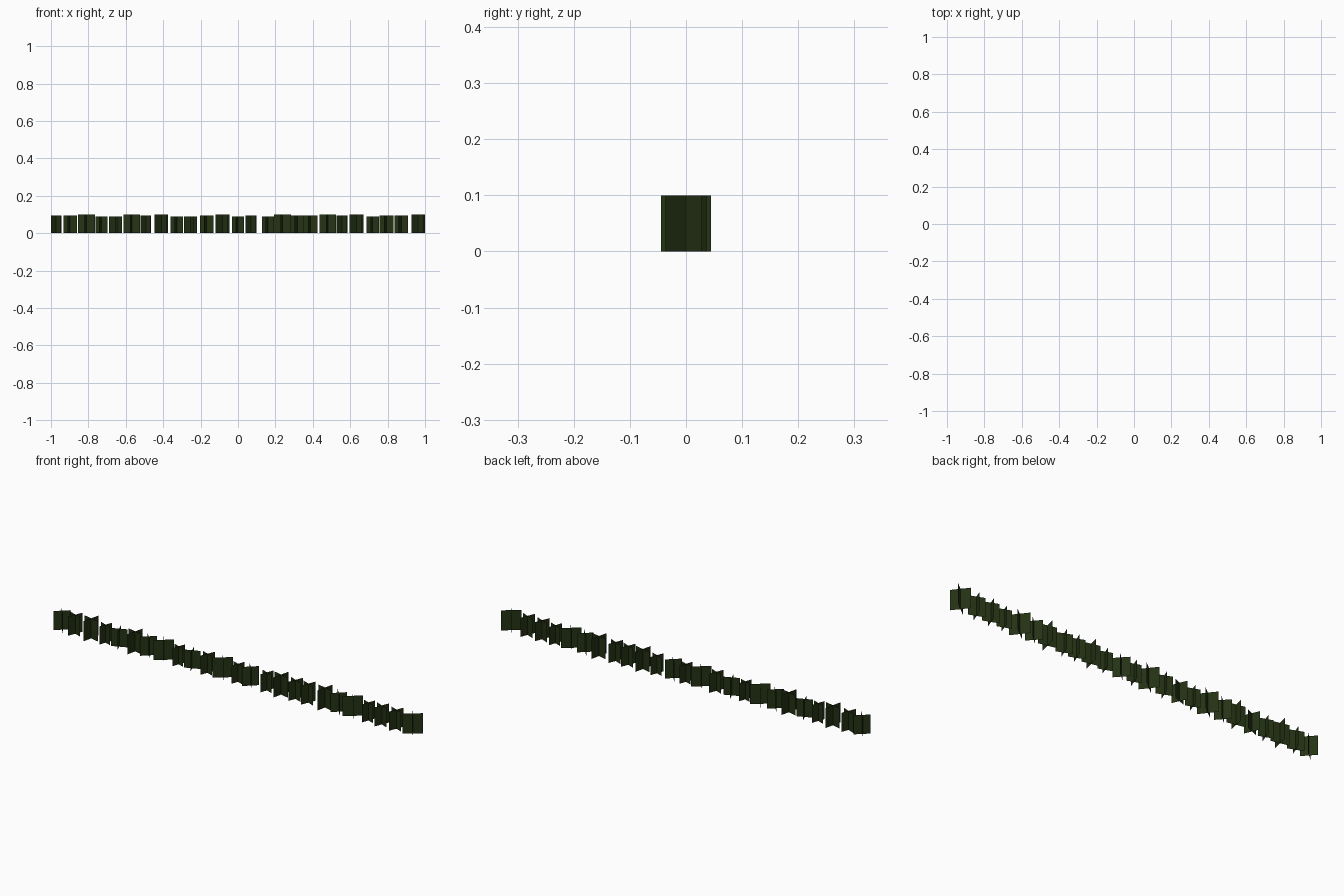
import bpy
import math

if "Cube" in bpy.data.objects:
    bpy.data.objects.remove(bpy.data.objects["Cube"])

# Dark green leaf material
green = bpy.data.materials.new("dark_green")
green.diffuse_color = (0.018, 0.032, 0.007, 1)
green.use_nodes = True
green.node_tree.nodes["Principled BSDF"].inputs["Base Color"].default_value = green.diffuse_color


def grass_tuft(index, x, width, angle, height):
    """Two upright cards crossing at right angles, turned about z."""
    verts, faces = [], []
    for turn in (0, 90):
        a = math.radians(angle + turn)
        dx, dy = math.cos(a) * width / 2, math.sin(a) * width / 2
        n = len(verts)
        verts += [(-dx, -dy, 0), (dx, dy, 0), (dx, dy, height), (-dx, -dy, height)]
        faces.append((n, n + 1, n + 2, n + 3))
    mesh = bpy.data.meshes.new("grass_tuft")
    mesh.from_pydata(verts, [], faces)
    mesh.materials.append(green)
    tuft = bpy.data.objects.new(f"grass_tuft_{index:02d}", mesh)
    tuft.location.x = x
    bpy.context.collection.objects.link(tuft)


# Tuft kinds: card width, turn in degrees, height
kinds = {
    "A": (0.093, 38, 0.10),     # large, turned
    "B": (0.091, -13, 0.10),    # large, nearly straight
    "C": (0.078, -22, 0.095),   # medium
    "D": (0.077, 42, 0.095),    # medium, diagonal
    "E": (0.070, -20, 0.09),    # small
    "F": (0.075, 23, 0.09),     # small, other way
}

# Row of tufts from left to right
row = [
    (-0.972, "D"), (-0.897, "C"), (-0.81, "B"), (-0.73, "E"), (-0.655, "F"),
    (-0.567, "B"), (-0.493, "D"), (-0.41, "A"), (-0.327, "E"), (-0.253, "F"),
    (-0.168, "C"), (-0.083, "A"), (0.0, "E"), (0.07, "D"), (0.16, "E"),
    (0.238, "B"), (0.318, "C"), (0.388, "C"), (0.48, "B"), (0.556, "D"),
    (0.634, "A"), (0.72, "E"), (0.794, "C"), (0.874, "C"), (0.963, "A"),
]
for i, (x, kind) in enumerate(row, 1):
    grass_tuft(i, x, *kinds[kind])
